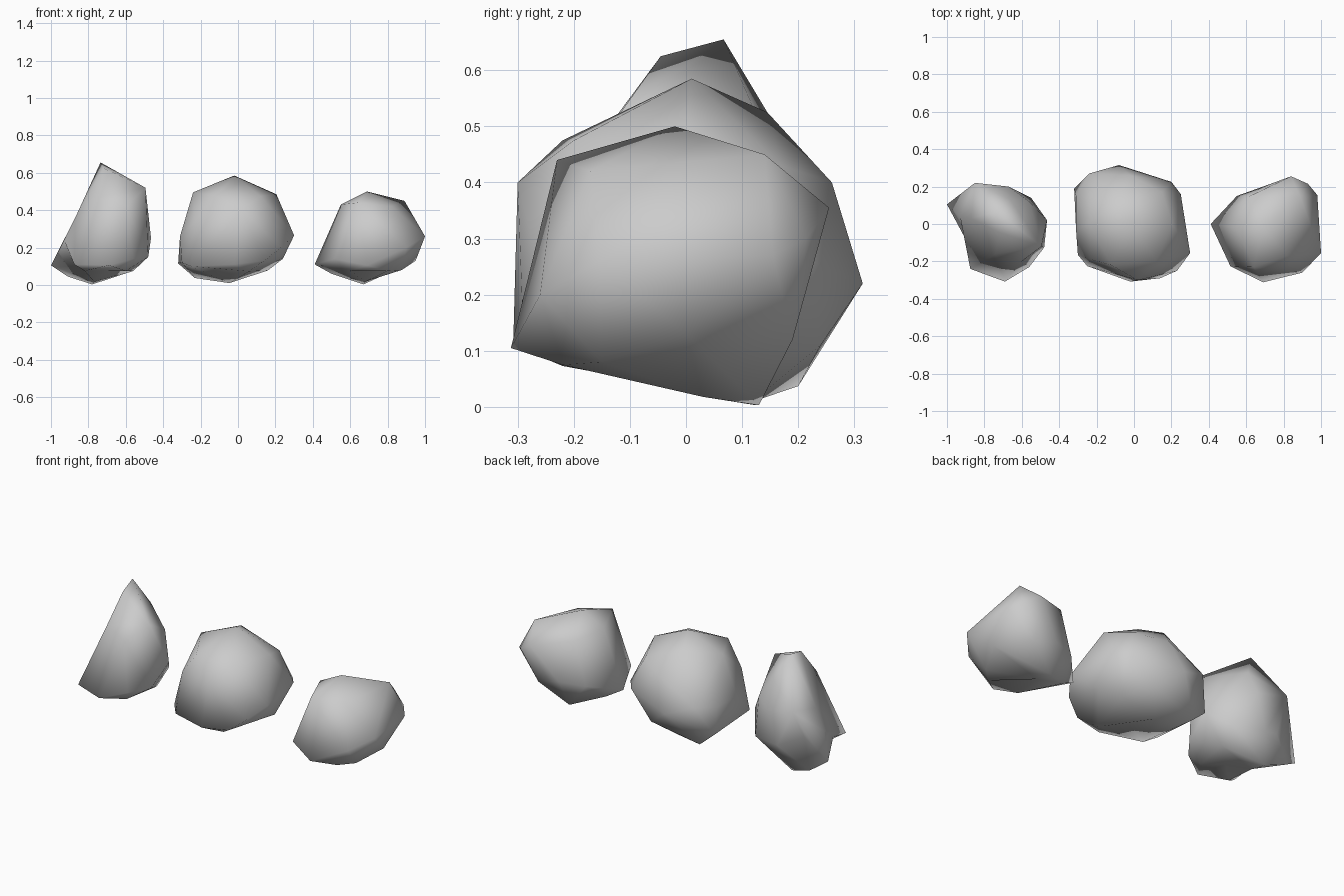
import bpy, bmesh
from mathutils import Vector


def rock(name, centre, corners, pull):
    """Wrap a skin around a boulder's main corners. pull < 1 evens out the radii
    while wrapping, so corners lying in hollows stay part of the skin."""
    c = Vector(centre)
    bm = bmesh.new()
    real = {}
    for p in corners:
        d = Vector(p) - c
        v = bm.verts.new(d.normalized() * d.length ** pull)
        real[v] = d
    bmesh.ops.convex_hull(bm, input=list(bm.verts), use_existing_faces=False)
    bmesh.ops.delete(bm, geom=[v for v in bm.verts if not v.link_faces], context='VERTS')
    for v in bm.verts:
        v.co = real[v]
    bmesh.ops.recalc_face_normals(bm, faces=list(bm.faces))
    for f in bm.faces:
        f.smooth = True
    me = bpy.data.meshes.new(name)
    bm.to_mesh(me)
    bm.free()
    ob = bpy.data.objects.new(name, me)
    ob.location = c
    bpy.context.collection.objects.link(ob)
    return ob


# tall pointed boulder with a low foot on its left
rock("pointed_rock", (-0.72, -0.02, 0.25), [
    (-.735, .067, .655), (-.72, -.045, .625), (-.495, -.12, .52), (-.66, .13, .51),
    (-.56, .12, .38), (-.74, -.16, .47), (-.60, -.20, .42), (-.85, .22, .40),
    (-.67, .20, .36), (-.87, .03, .36), (-.465, .02, .25), (-.48, -.125, .15),
    (-.56, -.23, .14), (-.69, -.308, .105), (-.875, -.24, .11), (-.89, -.10, .14),
    (-1.0, .105, .105), (-.86, .125, .22), (-.93, .04, .24), (-.73, .19, .16),
    (-.55, .14, .15), (-.91, .15, .045), (-.78, .125, .003), (-.77, .03, .018),
    (-.70, -.10, .078), (-.82, -.21, .075), (-.60, -.18, .075), (-.56, .04, .075),
], pull=0.3)

# broad round boulder in the middle
rock("round_rock", (0, 0, 0.28), [
    (-.02, .01, .585), (.205, 0, .485), (.12, -.20, .475), (-.12, -.22, .475),
    (-.24, 0, .495), (-.08, .145, .525), (.15, .17, .43), (-.02, .26, .40),
    (.02, -.30, .40), (.30, -.155, .265), (.25, .16, .27), (.20, .225, .26),
    (-.08, .315, .22), (-.24, .27, .28), (-.31, .15, .26), (-.31, -.03, .26),
    (-.23, -.19, .34), (-.32, .19, .115), (-.30, -.165, .12), (-.25, -.225, .10),
    (.23, -.25, .20), (.14, -.29, .13), (-.02, -.308, .11), (.06, -.22, .073),
    (-.045, .12, .01), (-.03, -.08, .06), (-.23, .20, .037), (.16, .10, .078),
    (.06, .24, .11), (.24, 0, .14),
], pull=0.8)

# squat boulder with a beak-like tip on its left
rock("squat_rock", (0.72, -0.02, 0.25), [
    (.69, -.02, .50), (.89, .14, .45), (.55, -.02, .43), (.64, -.23, .44),
    (.82, -.17, .42), (.84, .255, .355), (.93, .215, .30), (.98, .155, .27),
    (1.0, -.155, .26), (.90, -.26, .20), (.69, -.312, .105), (.515, -.225, .14),
    (.41, 0, .11), (.55, .15, .15), (.69, .20, .16), (.62, .15, .40),
    (.83, .19, .12), (.95, 0, .13), (.875, -.15, .08), (.50, .03, .06),
    (.67, .13, .003), (.68, .03, .018), (.70, -.10, .077), (.60, -.22, .075),
    (.80, -.22, .075),
], pull=0.55)
